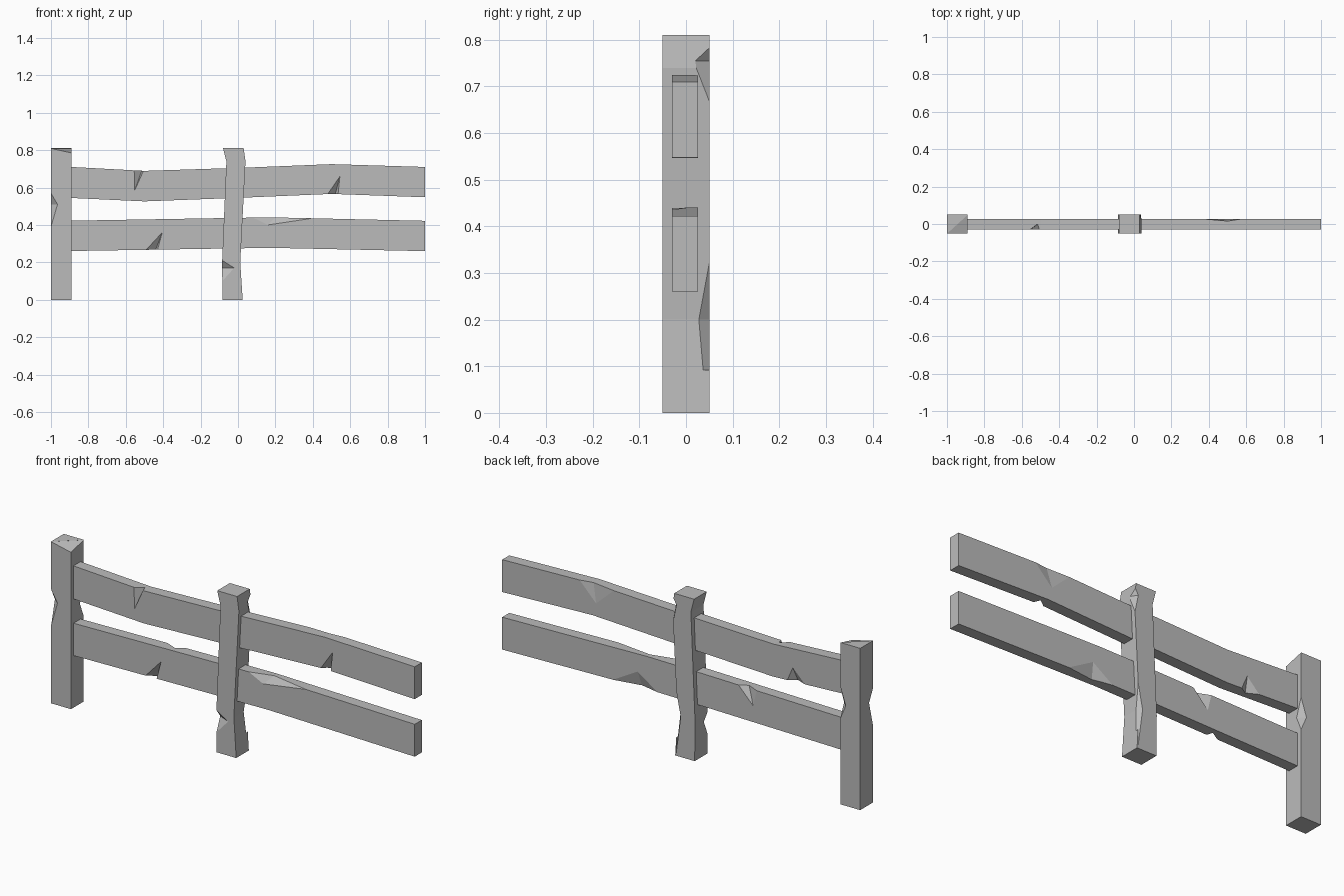
import bpy
import bmesh
from mathutils import Vector

cube = bpy.data.objects.get("Cube")
if cube:
    bpy.data.objects.remove(cube, do_unlink=True)

# Single weathered grey colour
grey = bpy.data.materials.new("weathered_grey")
grey.use_nodes = True
colour = (0.5, 0.5, 0.5, 1)
grey.diffuse_color = colour
grey.node_tree.nodes["Principled BSDF"].inputs["Base Color"].default_value = colour

POST_Y = (-0.05, 0.05)
RAIL_Y = (-0.03, 0.026)


def finish(name, bm):
    bmesh.ops.recalc_face_normals(bm, faces=bm.faces[:])
    mesh = bpy.data.meshes.new(name)
    bm.to_mesh(mesh)
    bm.free()
    mesh.materials.append(grey)
    obj = bpy.data.objects.new(name, mesh)
    bpy.context.collection.objects.link(obj)
    return obj


def loft(name, rings):
    """Join four-cornered rings into a closed beam."""
    bm = bmesh.new()
    loops = [[bm.verts.new(p) for p in ring] for ring in rings]
    for a, b in zip(loops, loops[1:]):
        for i in range(4):
            j = (i + 1) % 4
            bm.faces.new((a[i], a[j], b[j], b[i]))
    bm.faces.new(loops[0])
    bm.faces.new(loops[-1])
    return finish(name, bm)


def post(name, sections):
    f, b = POST_Y
    return loft(name, [[(l, f, z), (r, f, z), (r, b, z), (l, b, z)]
                       for z, l, r in sections])


def rail(name, sections):
    f, b = RAIL_Y
    return loft(name, [[(x, f, lo), (x, b, lo), (x, b, hi), (x, f, hi)]
                       for x, lo, hi in sections])


def chip(obj, nicks):
    """Cut wedges: two points on an edge, one on each face beside it."""
    bm = bmesh.new()
    for nick in nicks:
        pts = [Vector(p) for p in nick]
        centre = (pts[2] + pts[3]) / 2
        # Growing about the valley line keeps both cut planes in place
        v = [bm.verts.new(centre + (p - centre) * 1.5) for p in pts]
        for tri in ((0, 1, 2), (0, 1, 3), (0, 2, 3), (1, 2, 3)):
            bm.faces.new([v[i] for i in tri])
    cutter = finish(obj.name + "_cutter", bm)
    cutter.hide_render = True
    mod = obj.modifiers.new("chips", "BOOLEAN")
    mod.operation = "DIFFERENCE"
    mod.solver = "EXACT"
    mod.object = cutter
    bpy.context.view_layer.objects.active = obj
    bpy.ops.object.modifier_apply(modifier=mod.name)
    bpy.data.objects.remove(cutter, do_unlink=True)


def post_nick(x, y, low, high, deep, dx, dy):
    """Nick on an upright corner, reaching dx and dy into its faces."""
    return ((x, y, low), (x, y, high), (x + dx, y, deep), (x, y + dy, deep))


def rail_nick(y, z, x0, x1, apex_x, apex_z, valley_x, valley_y):
    """Nick on a long edge of a rail."""
    return ((x0, y, z), (x1, y, z), (apex_x, y, apex_z), (valley_x, valley_y, z))


front, back = RAIL_Y

# End post with a slanted top corner and two nicks
end_post = post("end_post", [(0, -1, -0.89), (0.81, -1, -0.89)])
chip(end_post, [
    post_nick(-1, -0.05, 0.39, 0.57, 0.51, 0.035, 0.03),
    post_nick(-0.89, 0.05, 0.43, 0.59, 0.5, -0.03, -0.03),
    ((-0.89, -0.05, 0.785), (-0.89, -0.05, 0.86),
     (-1, -0.05, 0.809), (-0.89, 0.05, 0.809)),
])

# Crooked middle post
middle_post = post("middle_post", [(0, -0.083, 0.025), (0.2, -0.085, 0.012),
                                   (0.74, -0.062, 0.04), (0.81, -0.08, 0.03)])
chip(middle_post, [
    post_nick(-0.084, -0.05, 0.1, 0.21, 0.17, 0.064, 0.03),
    post_nick(0.014, 0.05, 0.05, 0.3, 0.2, -0.02, -0.025),
    post_nick(0.038, 0.05, 0.66, 0.79, 0.755, -0.02, -0.03),
])

# Wavy upper rail
upper_rail = rail("upper_rail", [(-0.93, 0.546, 0.712), (-0.5, 0.526, 0.689),
                                 (0.03, 0.546, 0.706), (0.5, 0.566, 0.725),
                                 (1, 0.548, 0.71)])
chip(upper_rail, [
    rail_nick(front, 0.69, -0.555, -0.505, -0.552, 0.585, -0.515, 0),
    rail_nick(front, 0.565, 0.48, 0.535, 0.545, 0.66, 0.52, 0),
    rail_nick(back, 0.722, 0.38, 0.57, 0.48, 0.63, 0.5, 0.016),
    rail_nick(back, 0.531, -0.68, -0.58, -0.61, 0.6, -0.62, 0),
])

# Gently arched lower rail
lower_rail = rail("lower_rail", [(-0.93, 0.26, 0.422), (0, 0.275, 0.438),
                                 (0.2, 0.277, 0.44), (1, 0.26, 0.422)])
chip(lower_rail, [
    rail_nick(front, 0.268, -0.49, -0.43, -0.405, 0.36, -0.44, 0),
    rail_nick(front, 0.439, 0.08, 0.42, 0.16, 0.4, 0.2, 0),
    rail_nick(back, 0.276, 0.14, 0.38, 0.25, 0.35, 0.24, 0.005),
    rail_nick(back, 0.432, -0.41, -0.31, -0.39, 0.35, -0.35, 0),
])
